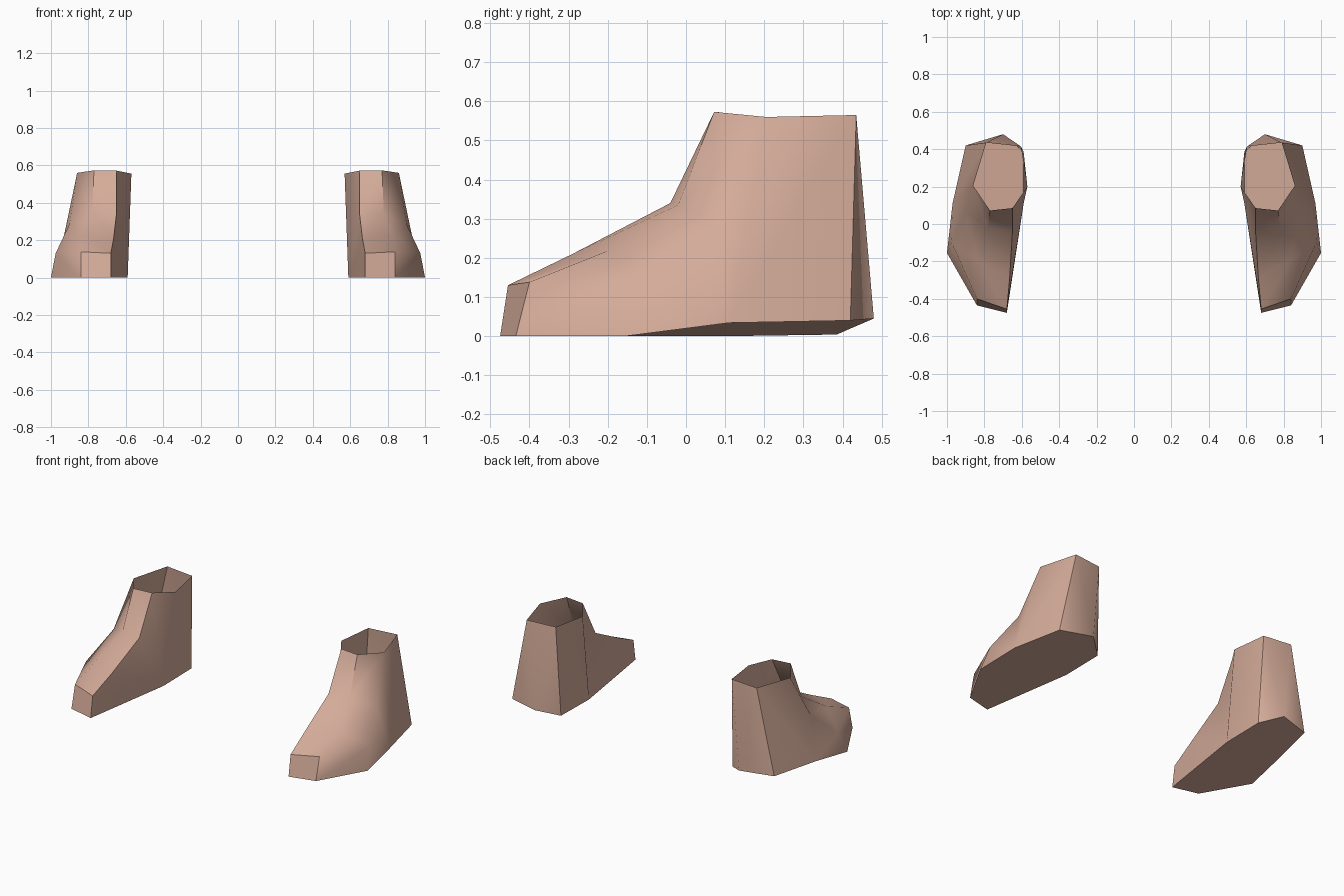
import bpy, bmesh, math

if "Cube" in bpy.data.objects:
    bpy.data.objects.remove(bpy.data.objects["Cube"])

skin = bpy.data.materials.new("warm_skin")
skin.diffuse_color = (0.66, 0.41, 0.32, 1)
skin.use_nodes = True
skin.node_tree.nodes["Principled BSDF"].inputs["Base Color"].default_value = skin.diffuse_color

# Corner points of one foot, grouped by part
P = {
    # sole outline
    "toe_in": (0.68, -0.475, 0), "toe_out": (0.84, -0.435, 0),
    "ball": (1.0, -0.155, 0), "arch_out": (0.97, 0.11, 0.034),
    "heel_out": (0.90, 0.42, 0.04), "heel": (0.70, 0.48, 0.045),
    "heel_in": (0.59, 0.385, 0.004), "arch_in": (0.59, 0.11, 0),
    # toe cap and instep
    "cap_in": (0.68, -0.455, 0.13), "cap_out": (0.84, -0.40, 0.138),
    "step_in": (0.665, -0.29, 0.21), "step_out": (0.83, -0.20, 0.218),
    "ball_up": (0.975, -0.10, 0.13), "ankle_out": (0.90, 0.065, 0.288),
    "bend_in": (0.65, -0.04, 0.34), "bend_out": (0.78, -0.02, 0.335),
    # open rim of the leg
    "rim_front_in": (0.65, 0.085, 0.572), "rim_front": (0.77, 0.072, 0.573),
    "rim_out": (0.86, 0.205, 0.56), "rim_back": (0.79, 0.435, 0.565),
    "rim_back_in": (0.605, 0.415, 0.563), "rim_in": (0.57, 0.20, 0.556),
}

FACES = [
    # sole
    "toe_in toe_out ball arch_out heel_out heel heel_in arch_in",
    # toe cap
    "toe_in toe_out cap_out cap_in", "cap_in cap_out step_out step_in",
    # outer forefoot
    "toe_out ball ball_up cap_out", "cap_out ball_up step_out",
    "step_out ball_up ankle_out", "step_out ankle_out bend_out",
    "ball arch_out ball_up", "arch_out ankle_out ball_up",
    # instep and shin
    "step_in step_out bend_out bend_in",
    "bend_in bend_out rim_front rim_front_in",
    "bend_out ankle_out rim_out", "bend_out rim_out rim_front",
    # outer leg and heel
    "ankle_out arch_out rim_out", "arch_out heel_out rim_back rim_out",
    "heel_out heel rim_back", "heel rim_back_in rim_back",
    "heel heel_in rim_back_in",
    # inner side
    "heel_in arch_in rim_in rim_back_in", "arch_in toe_in cap_in step_in",
    "arch_in step_in bend_in", "arch_in bend_in rim_front_in rim_in",
]


def foot(name, side):
    bm = bmesh.new()
    v = {k: bm.verts.new((side * x, y, z)) for k, (x, y, z) in P.items()}
    for f in FACES:
        bm.faces.new([v[k] for k in f.split()])
    bmesh.ops.recalc_face_normals(bm, faces=bm.faces)
    bm.faces.ensure_lookup_table()
    # the sole must face down
    if bm.faces[0].normal.z > 0:
        bmesh.ops.reverse_faces(bm, faces=bm.faces)
    mesh = bpy.data.meshes.new(name)
    bm.to_mesh(mesh)
    bm.free()
    mesh.materials.append(skin)
    ob = bpy.data.objects.new(name, mesh)
    bpy.context.collection.objects.link(ob)
    bpy.ops.object.select_all(action='DESELECT')
    ob.select_set(True)
    bpy.context.view_layer.objects.active = ob
    bpy.ops.object.shade_smooth_by_angle(angle=math.radians(42))


foot("right_foot", 1)
foot("left_foot", -1)
